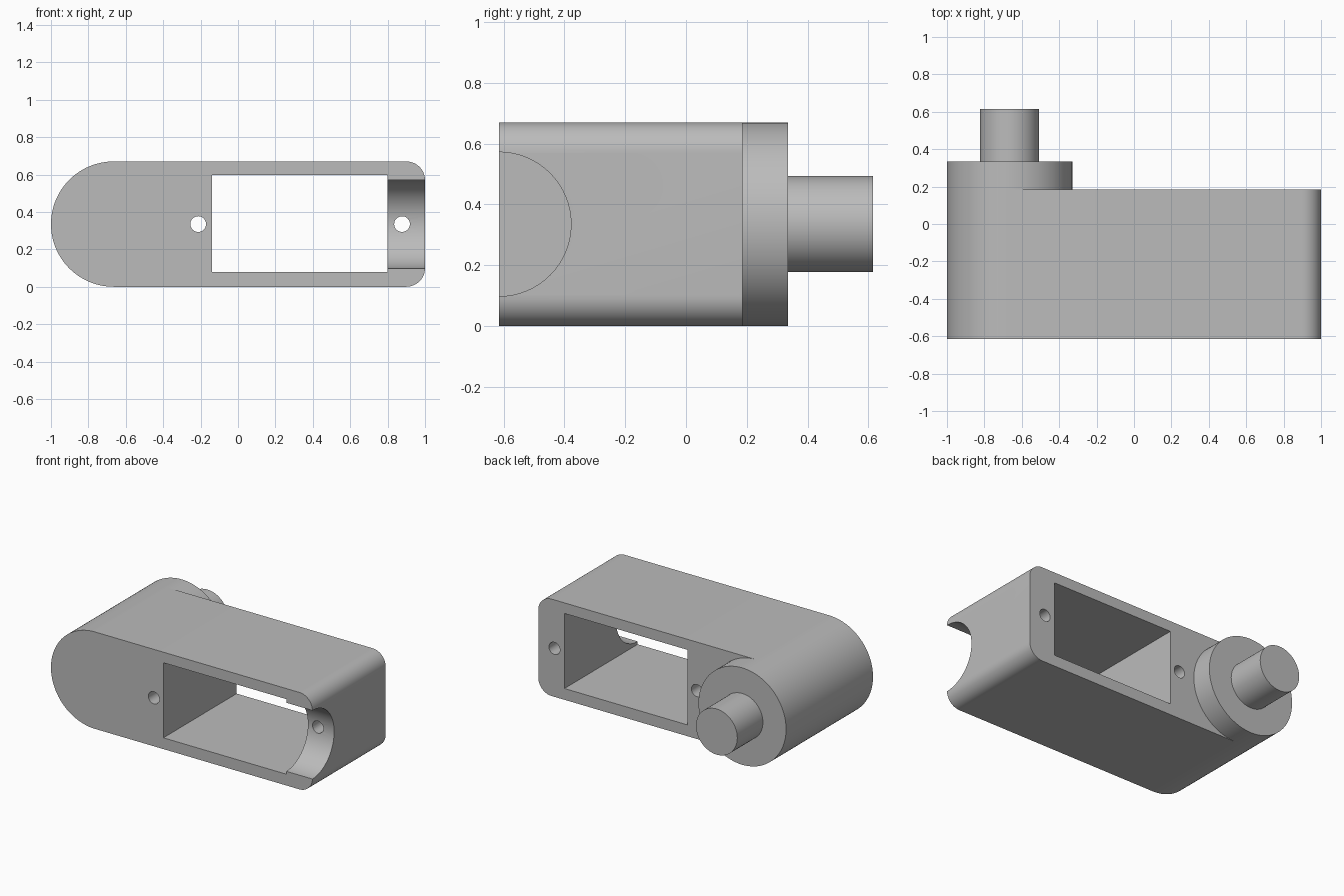
import bpy, bmesh
from math import sin, cos, pi, radians
from mathutils import Matrix, Vector

default = bpy.data.objects.get("Cube")
if default:
    bpy.data.objects.remove(default, do_unlink=True)

FRONT, BACK = -0.615, 0.185
RADIUS = 0.335          # rounded end, also half the height
PIVOT_X = -1 + RADIUS
CORNER = 0.1

grey = bpy.data.materials.new("plain grey")
grey.use_nodes = True
colour = (0.5, 0.5, 0.5, 1)
grey.diffuse_color = colour
grey.node_tree.nodes["Principled BSDF"].inputs["Base Color"].default_value = colour


def finish(name, bm):
    bmesh.ops.recalc_face_normals(bm, faces=bm.faces)
    mesh = bpy.data.meshes.new(name)
    bm.to_mesh(mesh)
    bm.free()
    mesh.materials.append(grey)
    obj = bpy.data.objects.new(name, mesh)
    bpy.context.collection.objects.link(obj)
    return obj


def prism(name, outline, y0, y1):
    """Extrude an x-z outline along y."""
    bm = bmesh.new()
    face = bm.faces.new([bm.verts.new((x, y0, z)) for x, z in outline])
    new = bmesh.ops.extrude_face_region(bm, geom=[face])["geom"]
    verts = [v for v in new if isinstance(v, bmesh.types.BMVert)]
    bmesh.ops.translate(bm, verts=verts, vec=(0, y1 - y0, 0))
    return finish(name, bm)


def arc(x, z, r, start, end, steps):
    angles = [radians(start + (end - start) * i / steps) for i in range(steps + 1)]
    return [(x + r * cos(a), z + r * sin(a)) for a in angles]


def disc(name, x, r, y0, y1, steps=64):
    return prism(name, arc(x, RADIUS, r, 0, 360, steps)[:-1], y0, y1)


def cut(obj, cutter):
    mod = obj.modifiers.new(cutter.name, "BOOLEAN")
    mod.operation = "DIFFERENCE"
    mod.solver = "EXACT"
    mod.object = cutter
    bpy.context.view_layer.objects.active = obj
    bpy.ops.object.modifier_apply(modifier=mod.name)
    bpy.data.objects.remove(cutter, do_unlink=True)


# Housing with one fully rounded end and two small corners
right = 1 - CORNER
outline = (arc(PIVOT_X, RADIUS, RADIUS, 90, 270, 48)
           + arc(right, CORNER, CORNER, -90, 0, 12)
           + arc(right, 2 * RADIUS - CORNER, CORNER, 0, 90, 12))
housing = prism("housing", outline, FRONT, BACK)

# Rectangular opening through the housing
x0, x1, z0, z1 = -0.14, 0.8, 0.078, 0.597
cut(housing, prism("window_cutter", [(x0, z0), (x1, z0), (x1, z1), (x0, z1)],
                   FRONT - 0.1, BACK + 0.1))

# Screw holes either side of the opening
for x in (-0.213, 0.877):
    cut(housing, disc("screw_hole_cutter", x, 0.042, FRONT - 0.1, BACK + 0.1, 32))

# Half-round cable notch across the end wall
notch = disc("notch_cutter", 0, 0.237, -0.2, 0.2)
turn = Matrix.Rotation(pi / 2, 4, "Z")
notch.data.transform(Matrix.Translation((0.95, FRONT, RADIUS)) @ turn
                     @ Matrix.Translation((0, 0, -RADIUS)))
cut(housing, notch)

# Collar and shaft on the back of the rounded end
collar = disc("collar", PIVOT_X, RADIUS, BACK, 0.335, 96)
shaft = disc("shaft", PIVOT_X, 0.158, 0.335, 0.615)

bpy.ops.object.select_all(action="DESELECT")
for obj in (housing, collar, shaft):
    obj.select_set(True)
bpy.context.view_layer.objects.active = housing
bpy.ops.object.shade_smooth_by_angle(angle=radians(30))
